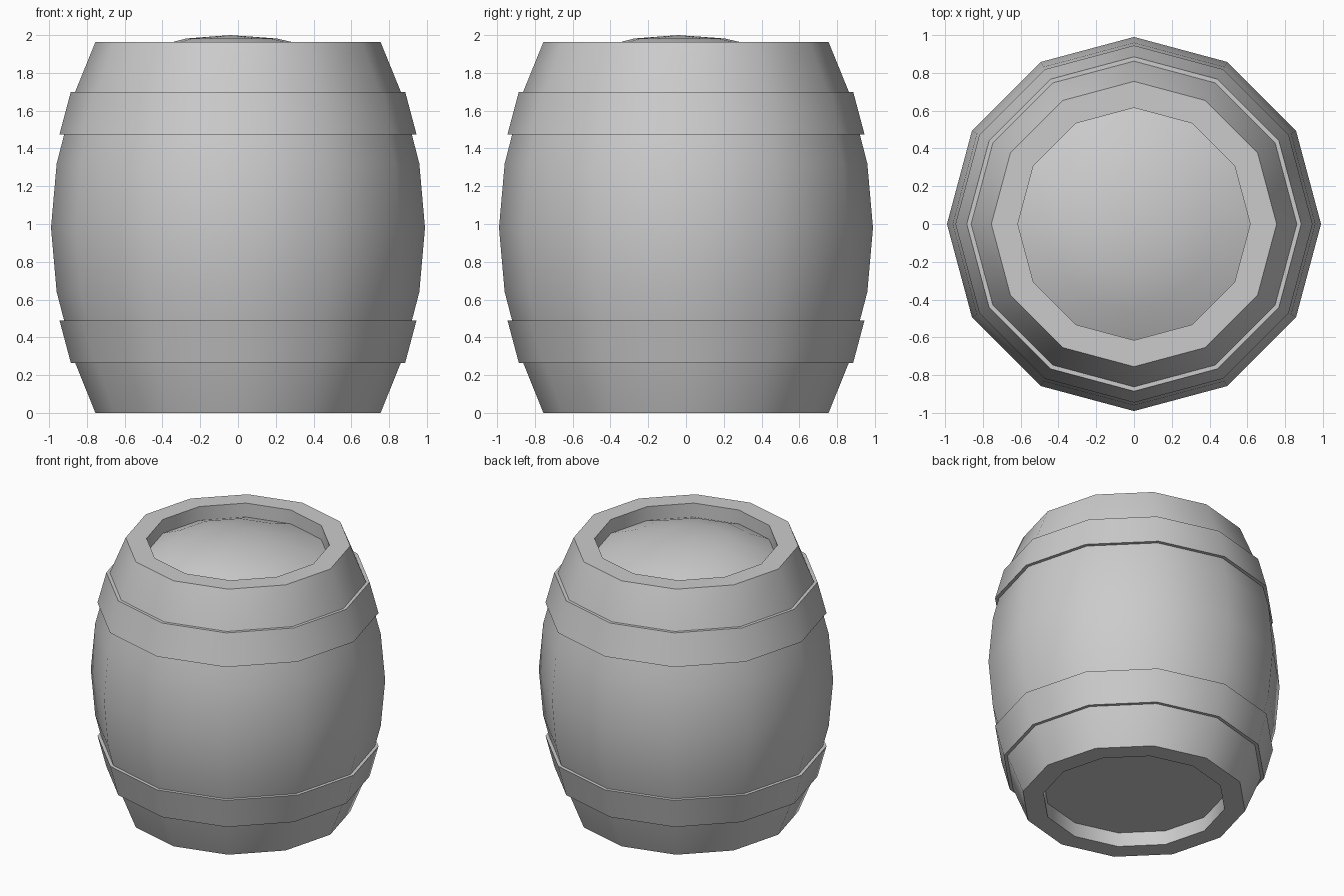
import bpy, bmesh, math

if "Cube" in bpy.data.objects:
    bpy.data.objects.remove(bpy.data.objects["Cube"])

SIDES = 12


def lathe(name, rings, close=False, cap_start=None, cap_end=None):
    """Spin (radius, z) pairs around z; caps are centre points."""
    bm = bmesh.new()
    loops = []
    for r, z, *off in rings:
        dx = off[0] if off else 0.0
        loops.append([bm.verts.new((r * math.cos(2 * math.pi * i / SIDES) + dx,
                                    r * math.sin(2 * math.pi * i / SIDES) + dx, z))
                      for i in range(SIDES)])
    pairs = list(zip(loops, loops[1:]))
    if close:
        pairs.append((loops[-1], loops[0]))
    for a, b in pairs:
        for i in range(SIDES):
            j = (i + 1) % SIDES
            bm.faces.new((a[i], a[j], b[j], b[i]))
    for loop, centre in ((loops[0], cap_start), (loops[-1], cap_end)):
        if centre:
            c = bm.verts.new(centre)
            for i in range(SIDES):
                bm.faces.new((loop[i], loop[(i + 1) % SIDES], c))
    bmesh.ops.recalc_face_normals(bm, faces=bm.faces)
    mesh = bpy.data.meshes.new(name)
    bm.to_mesh(mesh)
    bm.free()
    obj = bpy.data.objects.new(name, mesh)
    bpy.context.collection.objects.link(obj)
    bpy.ops.object.select_all(action='DESELECT')
    obj.select_set(True)
    bpy.context.view_layer.objects.active = obj
    bpy.ops.object.shade_smooth_by_angle(angle=math.radians(42))
    return obj


# Barrel: recessed flat base, bulging staves, rim, recessed domed lid
lathe("barrel_body", [
    (0.615, 0.105), (0.615, 0.0), (0.755, 0.0), (0.862, 0.265), (0.96, 0.64),
    (0.99, 0.98), (0.96, 1.32), (0.862, 1.70), (0.755, 1.963), (0.615, 1.963),
    (0.615, 1.86), (0.44, 1.933, -0.02), (0.24, 1.982, -0.035)],
    cap_start=(0, 0, 0.105), cap_end=(-0.04, -0.04, 2.0))

# Hoops: mirrored about the barrel's middle
for name, flip in (("lower_hoop", False), ("upper_hoop", True)):
    section = [(0.84, 0.265), (0.885, 0.265), (0.945, 0.49), (0.90, 0.49)]
    if flip:
        section = [(r, 1.965 - z) for r, z in section]
    lathe(name, section, close=True)
